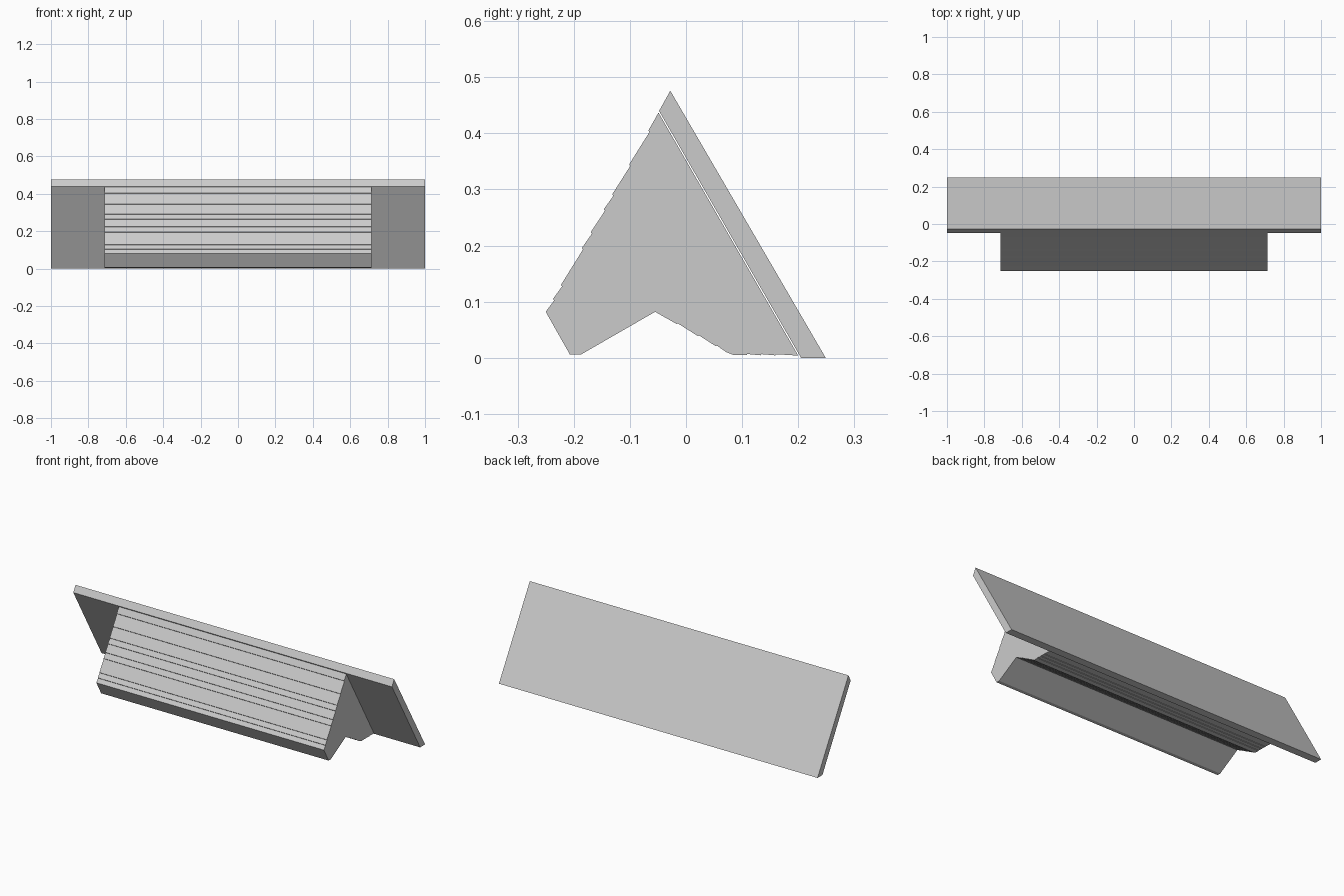
import bpy
import bmesh
from mathutils import Vector

cube = bpy.data.objects.get("Cube")
if cube:
    bpy.data.objects.remove(cube, do_unlink=True)

# Single plain grey finish
grey = bpy.data.materials.new("plain grey")
grey.use_nodes = True
colour = (0.6, 0.6, 0.6, 1)
grey.diffuse_color = colour
grey.node_tree.nodes["Principled BSDF"].inputs["Base Color"].default_value = colour


def extrude_profile(name, profile, half_width):
    """Extrude a (y, z) profile symmetrically along x."""
    bm = bmesh.new()
    face = bm.faces.new([bm.verts.new((-half_width, y, z)) for y, z in profile])
    new = bmesh.ops.extrude_face_region(bm, geom=[face])["geom"]
    verts = [g for g in new if isinstance(g, bmesh.types.BMVert)]
    bmesh.ops.translate(bm, verts=verts, vec=(2 * half_width, 0, 0))
    bmesh.ops.recalc_face_normals(bm, faces=bm.faces)
    mesh = bpy.data.meshes.new(name)
    bm.to_mesh(mesh)
    bm.free()
    mesh.materials.append(grey)
    obj = bpy.data.objects.new(name, mesh)
    bpy.context.collection.objects.link(obj)
    return obj


def ridged(start, end, steps, depth=0.003):
    """Points from start to end with a shallow sawtooth ledge at each step."""
    a, b = Vector(start), Vector(end)
    along = (b - a).normalized()
    inward = Vector((-along.y, along.x)) * depth
    points = [a]
    for t in steps:
        ledge = a.lerp(b, t)
        points += [ledge, ledge + inward + along * depth * 0.5]
    return [tuple(p) for p in points + [b]]


# Sloping board, mitred along its top and bottom edges
extrude_profile("sloping_board", [
    (-0.028, 0.476), (-0.048, 0.44), (0.205, 0), (0.249, 0)], 1.0)

# Wedge support with a ledged front, V-shaped underside and flat heel
front = ridged((-0.049, 0.437), (-0.25, 0.082),
               [0.09, 0.26, 0.41, 0.485, 0.6, 0.68, 0.865, 0.935])
heel = ridged((0.085, 0.005), (0.2, 0.004), [0.2, 0.42, 0.65], 0.002)
notch = ridged((-0.055, 0.082), (0.072, 0.01), [0.3, 0.6, 0.85], 0.002)
extrude_profile("wedge_support",
                front + [(-0.207, 0.006), (-0.187, 0.006)] + notch + heel, 0.714)
